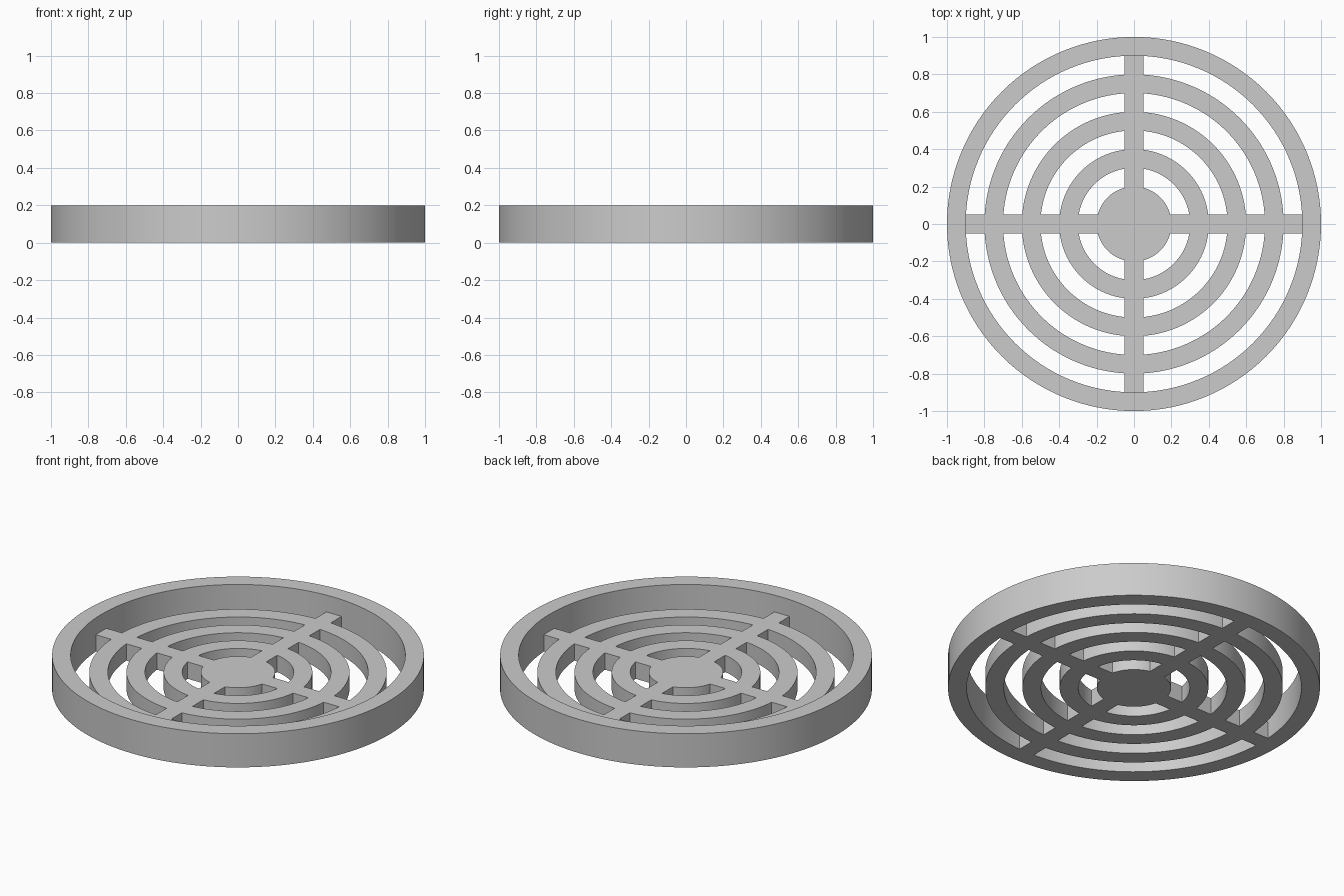
import bpy
import bmesh
from math import asin, cos, sin, pi, radians

if "Cube" in bpy.data.objects:
    bpy.data.objects.remove(bpy.data.objects["Cube"], do_unlink=True)

RIM_HEIGHT, GRATE_HEIGHT = 0.2, 0.1
RIM_INNER, RIM_OUTER = 0.9, 1.0
BAR_HALF = 0.05
GRATE_RADIUS = 0.8
SLOTS = [(0.2, 0.3), (0.4, 0.5), (0.6, 0.7)]   # open gaps, inner and outer radius

grey = bpy.data.materials.new("light grey")
grey.use_nodes = True
colour = (0.6, 0.6, 0.6, 1)
grey.diffuse_color = colour
grey.node_tree.nodes["Principled BSDF"].inputs["Base Color"].default_value = colour


def arc(radius, start, end, steps):
    angles = [start + (end - start) * i / steps for i in range(steps + 1)]
    return [(radius * cos(a), radius * sin(a)) for a in angles]


def circle(radius, steps=128):
    return arc(radius, 0, 2 * pi, steps)[:-1]


def between_bars(radius, quarter, steps=32):
    """Arc of one quarter that stops at the sides of the cross bars."""
    margin = asin(BAR_HALF / radius)
    start = quarter * pi / 2
    return arc(radius, start + margin, start + pi / 2 - margin, steps)


def plate(name, outlines, height):
    """Flat filled outline with holes, extruded upward from the ground."""
    curve = bpy.data.curves.new(name + " outline", "CURVE")
    curve.dimensions = "2D"
    curve.fill_mode = "BOTH"
    curve.extrude = height / 2
    for points in outlines:
        spline = curve.splines.new("POLY")
        spline.points.add(len(points) - 1)
        for point, (x, y) in zip(spline.points, points):
            point.co = (x, y, 0, 1)
        spline.use_cyclic_u = True
    helper = bpy.data.objects.new(name + " outline", curve)
    bpy.context.collection.objects.link(helper)
    bpy.context.view_layer.update()
    depsgraph = bpy.context.evaluated_depsgraph_get()
    mesh = bpy.data.meshes.new_from_object(helper.evaluated_get(depsgraph))
    bpy.data.objects.remove(helper, do_unlink=True)

    bm = bmesh.new()
    bm.from_mesh(mesh)
    bmesh.ops.remove_doubles(bm, verts=bm.verts, dist=0.0001)
    bmesh.ops.translate(bm, verts=bm.verts, vec=(0, 0, height / 2))
    bmesh.ops.recalc_face_normals(bm, faces=bm.faces)
    bm.to_mesh(mesh)
    bm.free()
    mesh.materials.clear()
    mesh.materials.append(grey)

    obj = bpy.data.objects.new(name, mesh)
    bpy.context.collection.objects.link(obj)
    bpy.ops.object.select_all(action="DESELECT")
    obj.select_set(True)
    bpy.context.view_layer.objects.active = obj
    bpy.ops.object.shade_smooth_by_angle(angle=radians(30))
    return obj


# Tall outer rim
plate("outer_rim", [circle(RIM_OUTER), circle(RIM_INNER)], RIM_HEIGHT)

# Grate: hub, rings and cross bars in one piece, with bar ends reaching the rim
outline = []
tip = asin(BAR_HALF / RIM_INNER)
for quarter in range(4):
    middle = quarter * pi / 2
    outline += arc(RIM_INNER, middle - tip, middle + tip, 4)
    outline += between_bars(GRATE_RADIUS, quarter)

holes = [between_bars(inner, q) + between_bars(outer, q)[::-1]
         for inner, outer in SLOTS for q in range(4)]
plate("grate", [outline] + holes, GRATE_HEIGHT)
